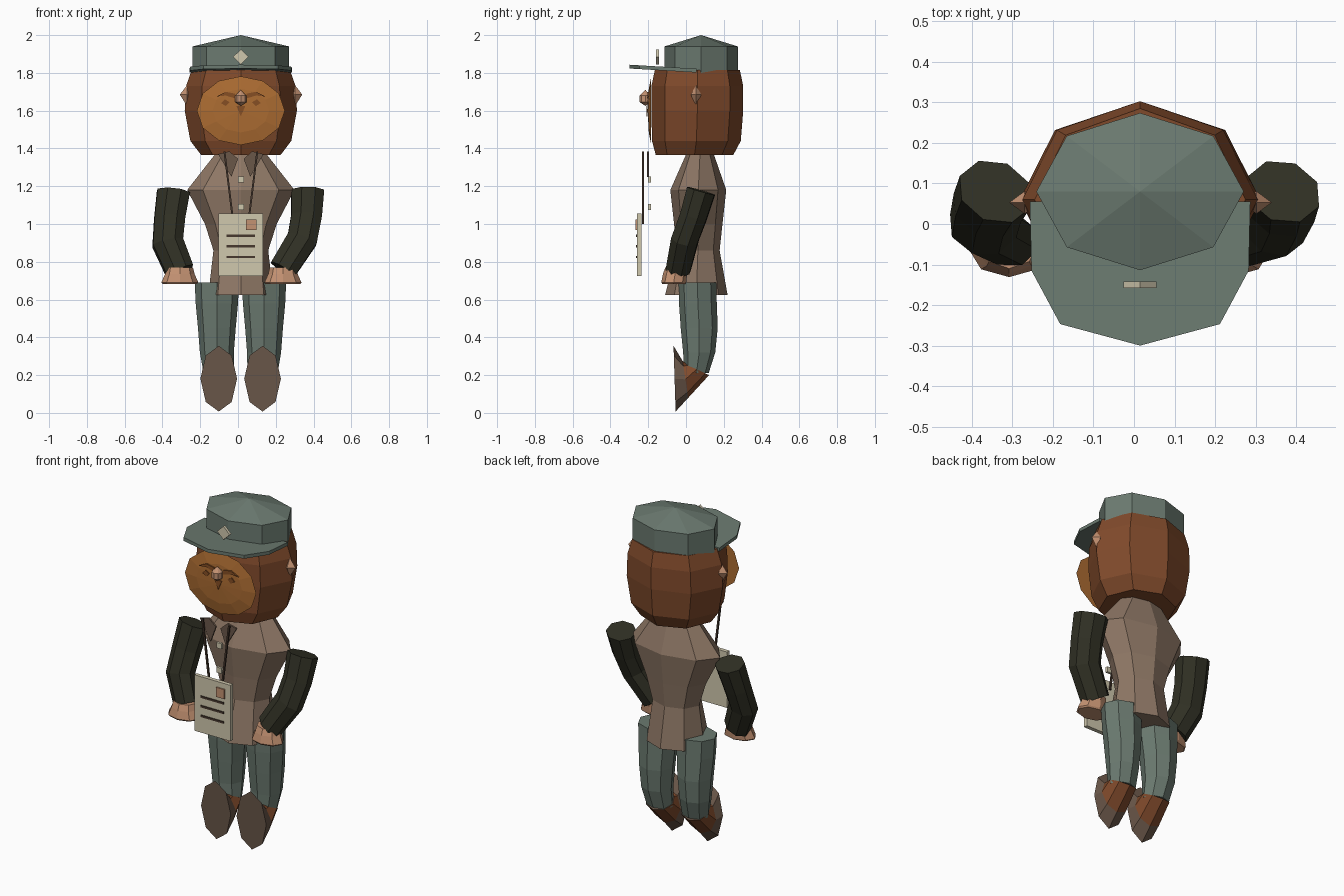
import bpy, bmesh, math
from mathutils import Vector

if "Cube" in bpy.data.objects:
    bpy.data.objects.remove(bpy.data.objects["Cube"])

CX = 0.015  # middle of the figure


def material(name, rgb):
    m = bpy.data.materials.new(name)
    lin = [(c / 255 / 12.92) if c < 10 else ((c / 255 + 0.055) / 1.055) ** 2.4 for c in rgb]
    m.diffuse_color = (*lin, 1)
    m.use_nodes = True
    m.node_tree.nodes["Principled BSDF"].inputs["Base Color"].default_value = m.diffuse_color
    return m


GREEN = material("grey_green", (107, 122, 112))
COAT = material("taupe", (142, 119, 101))
SLEEVE = material("near_black_green", (48, 48, 36))
FUR = material("russet_brown", (128, 74, 43))
FACE = material("amber", (172, 108, 50))
SKIN = material("peach_tan", (196, 146, 114))
CREAM = material("cream", (208, 200, 174))
DARK = material("dark_brown", (70, 55, 45))
SOLE = material("leather_brown", (106, 87, 73))
FEATURE = material("face_brown", (134, 78, 36))


def finish(name, bm, *mats):
    bmesh.ops.recalc_face_normals(bm, faces=bm.faces)
    me = bpy.data.meshes.new(name)
    bm.to_mesh(me)
    bm.free()
    for m in mats:
        me.materials.append(m)
    ob = bpy.data.objects.new(name, me)
    bpy.context.collection.objects.link(ob)
    return ob


def loft(name, rings, *mats, n=8, rule=None):
    """Skin rings of (centre, half axis u, half axis v); zero axes make a tip."""
    bm = bmesh.new()
    loops = []
    for c, u, v in rings:
        c, u, v = Vector(c), Vector(u), Vector(v)
        if u.length + v.length < 1e-6:
            loops.append([bm.verts.new(c)])
        else:
            loops.append([bm.verts.new(c + u * math.cos(2 * math.pi * i / n) + v * math.sin(2 * math.pi * i / n))
                          for i in range(n)])
    for k, (a, b) in enumerate(zip(loops, loops[1:])):
        for i in range(n):
            j = (i + 1) % n
            if len(a) == 1:
                f = bm.faces.new((a[0], b[j], b[i]))
            elif len(b) == 1:
                f = bm.faces.new((a[i], a[j], b[0]))
            else:
                f = bm.faces.new((a[i], a[j], b[j], b[i]))
            f.material_index = rule(k) if rule else 0
    for lp in (loops[0], loops[-1]):
        if len(lp) > 1:
            bm.faces.new(lp)
    return finish(name, bm, *mats)


def stack(name, rows, mat, n=8):
    """Level rings given as x, y, z, x radius, y radius."""
    return loft(name, [((x, y, z), (rx, 0, 0), (0, ry, 0)) for x, y, z, rx, ry in rows], mat, n=n)


def plate(name, pts, y0, y1, mat):
    """Upright plate from an x-z outline."""
    bm = bmesh.new()
    a = [bm.verts.new((x, y0, z)) for x, z in pts]
    b = [bm.verts.new((x, y1, z)) for x, z in pts]
    bm.faces.new(a)
    bm.faces.new(b)
    for i in range(len(pts)):
        j = (i + 1) % len(pts)
        bm.faces.new((a[i], a[j], b[j], b[i]))
    return finish(name, bm, mat)


def rect(x0, x1, z0, z1):
    return [(x0, z0), (x1, z0), (x1, z1), (x0, z1)]


# Head
stack("head", [(CX, .045, 1.365, .21, .205), (CX, .055, 1.44, .267, .235), (CX, .06, 1.60, .297, .243),
               (CX, .06, 1.73, .29, .243), (CX, .06, 1.815, .26, .225)], FUR)
# Shallow domed face
loft("face", [((CX, -.184, 1.60), (.233, 0, 0), (0, 0, .182)), ((CX, -.197, 1.60), (.15, 0, 0), (0, 0, .115)),
              ((CX, -.203, 1.60), (0, 0, 0), (0, 0, 0))], FACE, n=12)
# Ears
for side, x in (("left", -.27), ("right", .302)):
    stack(side + "_ear", [(x, .053, 1.625, 0, 0), (x, .053, 1.685, .038, .028), (x, .053, 1.735, 0, 0)], SKIN, n=4)
# Nose and mouth
stack("nose", [(CX, -.215, 1.625, 0, 0), (CX, -.215, 1.645, .03, .03), (CX, -.215, 1.68, .03, .03),
               (CX, -.215, 1.71, 0, 0)], SKIN, n=8)
plate("mouth", [(CX - .024, 1.625), (CX, 1.57), (CX + .024, 1.625)], -.208, -.203, FEATURE)
# Brows and eyes
for side, s in (("left", -1), ("right", 1)):
    plate(side + "_brow", [(CX + s * x, z) for x, z in ((.03, 1.69), (.08, 1.70), (.13, 1.675), (.08, 1.68), (.03, 1.665))],
          -.204, -.196, FEATURE)
    plate(side + "_eye", [(CX + s * x, z) for x, z in ((.06, 1.645), (.085, 1.66), (.105, 1.64), (.08, 1.625))],
          -.205, -.199, FEATURE)

# Cap: crown with pointed top
stack("cap_crown", [(CX, .08, 1.80, .256, .194), (CX, .08, 1.94, .256, .194), (CX, .08, 2.0, 0, 0)], GREEN)
# Cap visor rising to the front
bm = bmesh.new()
outline = [(-.272, .055), (-.268, -.115), (-.197, -.247), (0, -.30), (.197, -.247), (.268, -.115), (.272, .055)]
rows = [[bm.verts.new((CX + x, y, 1.822 - .06 * (y - .055) - t)) for x, y in outline] for t in (0, .02)]
for r in rows:
    bm.faces.new(r)
for i in range(7):
    j = (i + 1) % 7
    bm.faces.new((rows[0][i], rows[0][j], rows[1][j], rows[1][i]))
finish("cap_visor", bm, GREEN)
plate("cap_badge", [(CX - .041, 1.885), (CX, 1.845), (CX + .041, 1.885), (CX, 1.925)], -.158, -.142, CREAM)

# Coat
stack("coat", [(CX, .055, .625, .172, .165), (CX, .063, .86, .145, .115), (CX, .065, 1.0, .19, .128),
               (CX, .065, 1.18, .284, .148), (CX, .075, 1.39, .12, .065)], COAT)
for i, z in enumerate((1.235, 1.09)):
    plate(f"coat_button_{i}", rect(CX - .016, CX + .016, z - .016, z + .016), -.20, -.185, CREAM)
# Collar flaps and straps
for side, s in (("left", -1), ("right", 1)):
    plate(side + "_collar", [(CX + s * x, z) for x, z in ((.015, 1.345), (.06, 1.385), (.12, 1.37), (.05, 1.25))],
          -.207, -.197, SOLE)
    plate(side + "_strap", [(CX + s * x, z) for x, z in ((.082, 1.385), (.092, 1.385), (.044, 1.0), (.034, 1.0))],
          -.233, -.223, DARK)
# Hanging card with stamp and ruled lines
plate("card", rect(-.103, .132, .725, 1.055), -.259, -.236, CREAM)
plate("card_stamp", rect(.043, .097, .967, 1.023), -.267, -.259, SKIN)
for i, z in enumerate((.938, .882, .825)):
    plate(f"card_line_{i}", rect(-.06, .09, z - .006, z + .006), -.264, -.259, DARK)


# Arms follow bent centre lines, hands flare below them
def arm(side, path):
    pts = [Vector(p) for p in path]
    rings = []
    for i, p in enumerate(pts):
        t = (pts[min(i + 1, len(pts) - 1)] - pts[max(i - 1, 0)]).normalized()
        r = (.096, .09, .09, .082)[i]
        v = t.cross(Vector((1, 0, 0))).normalized()
        u = v.cross(t).normalized()
        a = u * math.cos(math.pi / 8) + v * math.sin(math.pi / 8)
        b = v * math.cos(math.pi / 8) - u * math.sin(math.pi / 8)
        rings.append((p, a * r, b * r * .82))
    loft(side + "_sleeve", rings, SLEEVE)
    x = path[-1][0]
    stack(side + "_hand", [(x, -.05, .77, .07, .06), (x, -.058, .735, .078, .064), (x, -.065, .69, .098, .066),
                           (x, -.065, .682, .09, .06)], SKIN)


arm("left", [(-.342, .08, 1.17), (-.362, .04, 1.03), (-.372, -.005, .90), (-.308, -.04, .75)])
arm("right", [(.368, .08, 1.175), (.362, .04, 1.04), (.34, -.005, .92), (.238, -.04, .76)])

# Legs and shoes
for side, x, fx in (("left", -.112, -.102), ("right", .138, .13)):
    stack(side + "_trouser_leg", [(x, .06, .69, .117, .1), (x, .063, .58, .112, .1), (x, .07, .45, .1, .098),
                                  (x, .07, .32, .09, .085), (fx, .055, .21, .08, .065)], GREEN)
    # Each shoe ring: top and bottom (y, z) points with a half width
    rings = []
    for (ty, tz), (by, bz), w in (((-.066, .355), (-.055, .007), .097), ((-.018, .275), (.012, .08), .092),
                                  ((-.01, .262), (.122, .2), .084)):
        c = Vector((fx, (ty + by) / 2, (tz + bz) / 2))
        rings.append((c, (0, ty - c.y, tz - c.z), (w, 0, 0)))
    loft(side + "_shoe", rings, SOLE, FUR, rule=lambda k: k)
